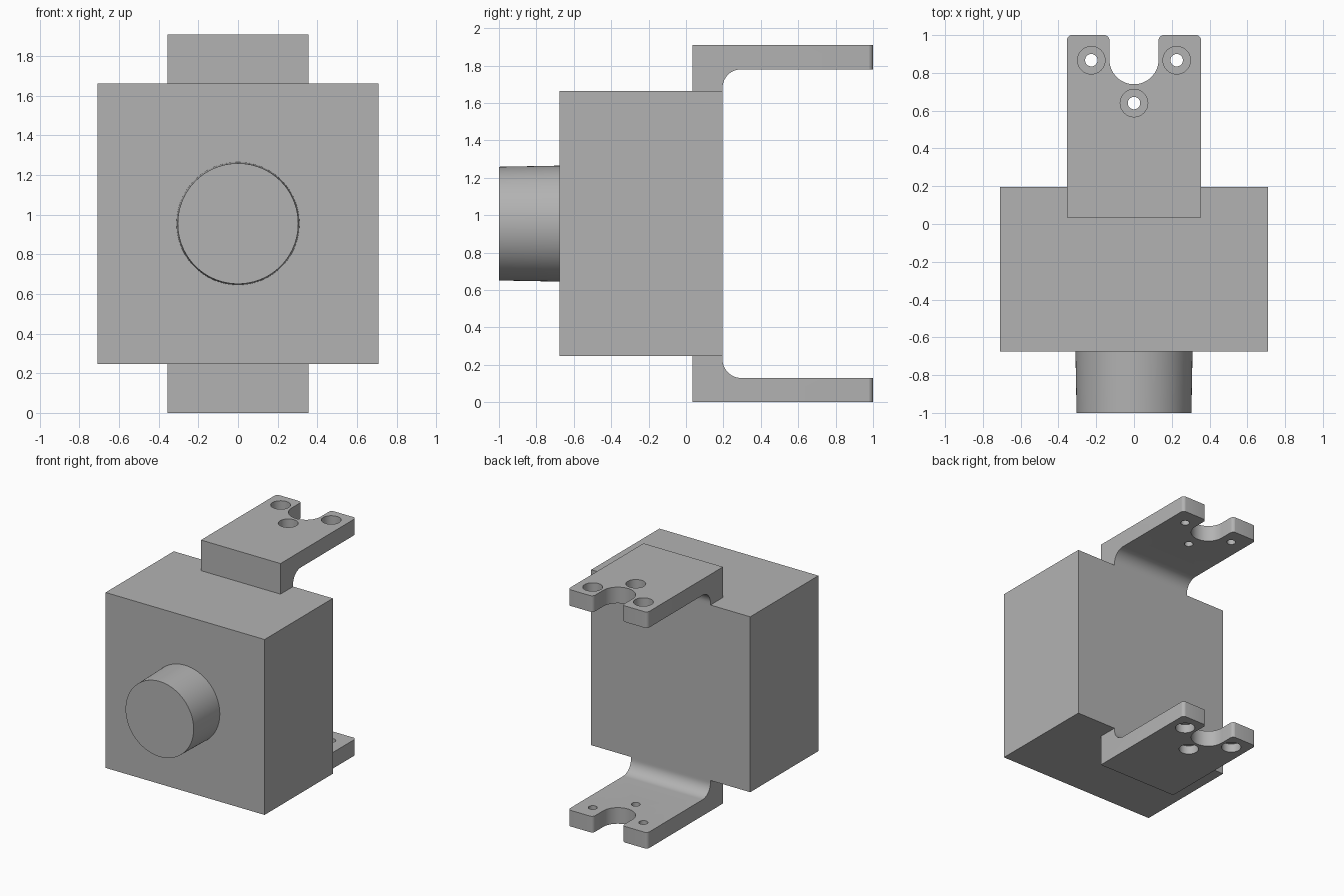
import bpy, bmesh, math
from mathutils import Matrix, Vector

if "Cube" in bpy.data.objects:
    bpy.data.objects.remove(bpy.data.objects["Cube"], do_unlink=True)

MID = 0.955                      # height of the symmetry plane

grey = bpy.data.materials.new("plain grey")
grey.use_nodes = True
colour = (0.45, 0.45, 0.45, 1)
grey.diffuse_color = colour
grey.node_tree.nodes["Principled BSDF"].inputs["Base Color"].default_value = colour


def add_object(name, bm, height=0):
    bmesh.ops.recalc_face_normals(bm, faces=bm.faces)
    mesh = bpy.data.meshes.new(name)
    bm.to_mesh(mesh)
    bm.free()
    mesh.materials.append(grey)
    ob = bpy.data.objects.new(name, mesh)
    ob.location.z = height
    bpy.context.collection.objects.link(ob)
    return ob


def arc(cx, cy, r, start, end, steps):
    angles = [math.radians(start + (end - start) * i / steps) for i in range(steps + 1)]
    return [(cx + r * math.cos(a), cy + r * math.sin(a)) for a in angles]


def prism(bm, points, push):
    face = bm.faces.new([bm.verts.new(p) for p in points])
    new = bmesh.ops.extrude_face_region(bm, geom=[face])["geom"]
    bmesh.ops.translate(bm, vec=push, verts=[v for v in new if isinstance(v, bmesh.types.BMVert)])


def cylinder(bm, r1, r2, depth, matrix, sides):
    bmesh.ops.create_cone(bm, cap_ends=True, segments=sides, radius1=r1, radius2=r2,
                          depth=depth, matrix=matrix)


def smooth(ob):
    bpy.ops.object.select_all(action="DESELECT")
    ob.select_set(True)
    bpy.context.view_layer.objects.active = ob
    bpy.ops.object.shade_smooth_by_angle(angle=math.radians(30))


# Main block
bm = bmesh.new()
bmesh.ops.create_cube(bm, size=1, matrix=Matrix.Translation((0, -0.24, 0))
                      @ Matrix.Diagonal((1.42, 0.87, 1.416, 1)))
add_object("body_block", bm, MID)

# Slightly tapered round boss on the front
bm = bmesh.new()
cylinder(bm, 0.31, 0.304, 0.325, Matrix.Translation((0, -0.8375, 0))
         @ Matrix.Rotation(math.pi / 2, 4, "X"), 96)
smooth(add_object("front_boss", bm, MID))

# Bracket: side profile with the inner fillet, swept across the width
top, under, base = 0.955, 0.825, 0.708
side = [(0.035, base), (0.035, top), (1, top), (1, under)]
side += arc(0.295, under - 0.1, 0.1, 90, 180, 12) + [(0.195, base)]
bm = bmesh.new()
prism(bm, [(-0.355, y, z) for y, z in side], (0.71, 0, 0))
bracket = add_object("mounting_brackets", bm, MID)

# Plan outline: rounded prong tips and a U-shaped notch
r = 0.03
right = arc(0.355 + 0.001 - r, 1.001 - r, r, 0, 90, 6) + arc(0.13 + r, 1.001 - r, r, 90, 180, 6)
notch = arc(0, 0.87, 0.13, 0, -180, 32)
left = [(-x, y) for x, y in reversed(right)]
plan = [(0.356, 0)] + right + notch + left + [(-0.356, 0)]
bm = bmesh.new()
prism(bm, [(x, y, 0.6) for x, y in plan], (0, 0, 0.5))
outline = add_object("plan_cutter", bm, MID)

# Counterbored screw holes
cutters = [(outline, "INTERSECT")]
for name, radius, floor in (("screw_hole_cutter", 0.033, 0.7), ("counterbore_cutter", 0.073, 0.885)):
    bm = bmesh.new()
    for x, y in ((-0.226, 0.867), (0.226, 0.867), (0, 0.64)):
        cylinder(bm, radius, radius, 1.1 - floor,
                 Matrix.Translation((x, y, (1.1 + floor) / 2)), 32)
    cutters.append((add_object(name, bm, MID), "DIFFERENCE"))

for cutter, operation in cutters:
    cutter.hide_render = True
    mod = bracket.modifiers.new(cutter.name, "BOOLEAN")
    mod.object, mod.operation, mod.solver = cutter, operation, "EXACT"

# The lower bracket mirrors the upper one
mirror = bracket.modifiers.new("lower_bracket", "MIRROR")
mirror.use_axis = (False, False, True)
mirror.use_mirror_merge = False

# Bake the modifiers, drop the cutters and smooth the curved walls
bpy.context.view_layer.update()
graph = bpy.context.evaluated_depsgraph_get()
baked = bpy.data.meshes.new_from_object(bracket.evaluated_get(graph))
bracket.modifiers.clear()
bracket.data = baked
for cutter, _ in cutters:
    bpy.data.objects.remove(cutter, do_unlink=True)
smooth(bracket)
